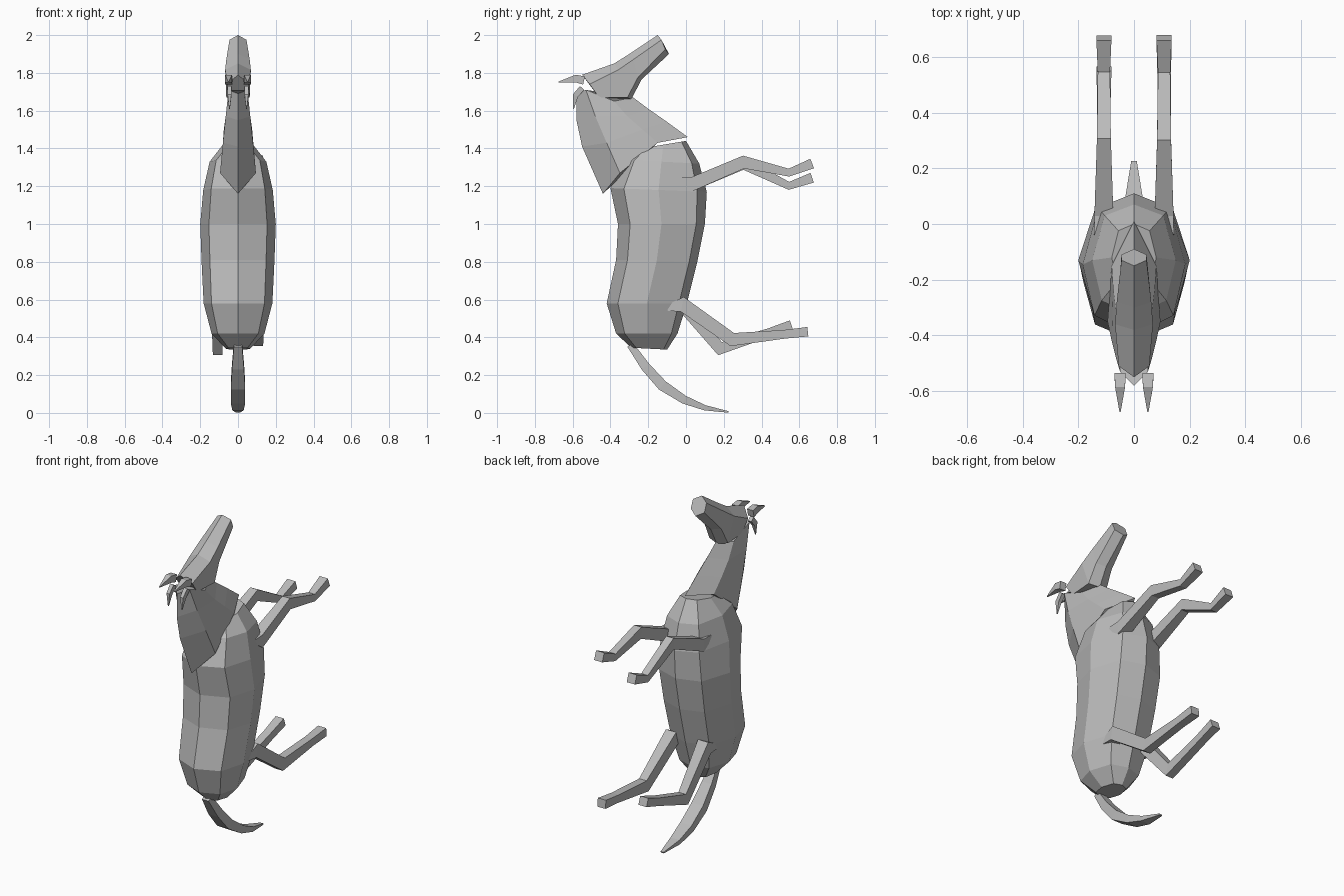
import bpy, bmesh
from mathutils import Vector

coat = bpy.data.materials.new("grey_coat")
coat.diffuse_color = (0.5, 0.5, 0.5, 1)


def loft(name, rings):
    """Skin closed rings of points and cap both ends, flat shaded."""
    bm = bmesh.new()
    loops = [[bm.verts.new(p) for p in r] for r in rings]
    n = len(loops[0])
    for a, b in zip(loops, loops[1:]):
        for i in range(n):
            j = (i + 1) % n
            bm.faces.new((a[i], a[j], b[j], b[i]))
    bm.faces.new(loops[0][::-1])
    bm.faces.new(loops[-1])
    bmesh.ops.recalc_face_normals(bm, faces=bm.faces)
    me = bpy.data.meshes.new(name)
    bm.to_mesh(me)
    bm.free()
    me.materials.append(coat)
    ob = bpy.data.objects.new(name, me)
    bpy.context.collection.objects.link(ob)
    return ob


def mirrored(half):
    """Complete a half outline that starts and ends on x = 0."""
    return half + [(-x, y, z) for x, y, z in half[-2:0:-1]]


def strip(name, x, path):
    """Four-sided limb along (y, z, half thickness, half width) points."""
    pts = [Vector((0, p[0], p[1])) for p in path]
    rings = []
    for i, (y, z, t, w) in enumerate(path):
        d = Vector()
        if i > 0:
            d += (pts[i] - pts[i - 1]).normalized()
        if i < len(pts) - 1:
            d += (pts[i + 1] - pts[i]).normalized()
        d.normalize()
        ny, nz = -d.z * t, d.y * t
        rings.append([(x - w, y + ny, z + nz), (x + w, y + ny, z + nz),
                      (x + w, y - ny, z - nz), (x - w, y - ny, z - nz)])
    return loft(name, rings)


# Body: eight-sided barrel, (z at back, z at belly, y back, y belly, half width)
body = []
for zb, zf, yb, yf, w in [
        (0.345, 0.335, -0.29, -0.10, 0.065), (0.42, 0.42, -0.37, -0.045, 0.14),
        (0.58, 0.58, -0.42, 0.005, 0.182), (0.81, 0.80, -0.37, 0.06, 0.193),
        (1.0, 1.0, -0.36, 0.10, 0.2), (1.19, 1.17, -0.40, 0.11, 0.184),
        (1.34, 1.32, -0.33, 0.07, 0.15), (1.40, 1.44, -0.24, 0.0, 0.08)]:
    half = []
    for fx, f in [(0, 0), (0.77, 0.14), (1, 0.5), (0.7, 0.9), (0, 1)]:
        half.append((w * fx, yb + (yf - yb) * f, zb + (zf - zb) * f))
    body.append(mirrored(half))
loft("body", body)

# Neck: six-sided, half outlines from crest to throat
neck = [
    [(0, -0.44, 1.16), (0.095, -0.35, 1.27), (0.08, -0.15, 1.43), (0, 0.01, 1.46)],
    [(0, -0.55, 1.41), (0.08, -0.42, 1.43), (0.075, -0.23, 1.50), (0, -0.10, 1.54)],
    [(0, -0.58, 1.55), (0.065, -0.48, 1.57), (0.065, -0.31, 1.57), (0, -0.20, 1.61)],
    [(0, -0.58, 1.69), (0.05, -0.53, 1.71), (0.05, -0.38, 1.65), (0, -0.28, 1.67)],
]
loft("neck", [mirrored(h) for h in neck])

# Head: six-sided, half outlines from brow to jaw
head = [
    [(0, -0.55, 1.79), (0.055, -0.51, 1.74), (0.05, -0.46, 1.67), (0, -0.44, 1.67)],
    [(0, -0.38, 1.85), (0.068, -0.36, 1.815), (0.062, -0.31, 1.67), (0, -0.29, 1.66)],
    [(0, -0.30, 1.90), (0.062, -0.28, 1.87), (0.055, -0.255, 1.775), (0, -0.235, 1.765)],
    [(0, -0.15, 2.0), (0.045, -0.13, 1.975), (0.045, -0.11, 1.925), (0, -0.09, 1.90)],
]
loft("head", [mirrored(h) for h in head])

# Ears with small tufts beneath them
for side, s in (("left", -1), ("right", 1)):
    strip(side + "_ear", 0.05 * s,
          [(-0.54, 1.76, 0.022, 0.02), (-0.585, 1.77, 0.02, 0.018), (-0.675, 1.752, 0.002, 0.002)])
    strip(side + "_ear_tuft", 0.045 * s,
          [(-0.55, 1.72, 0.015, 0.012), (-0.585, 1.68, 0.015, 0.01), (-0.595, 1.61, 0.002, 0.002)])

# Front legs: shared upper leg, different shin height
for side, s, drop in (("left", -1, 0.07), ("right", 1, 0.0)):
    strip(side + "_front_leg", 0.108 * s,
          [(-0.04, 1.235, 0.012, 0.035), (0.03, 1.21, 0.038, 0.034),
           (0.305, 1.328 - drop * 0.1, 0.034, 0.025),
           (0.545, 1.272 - drop, 0.021, 0.022), (0.668, 1.32 - drop * 1.07, 0.027, 0.027)])

# Hind legs: different knee and hoof positions
for side, s, knee, ankle, hoof in (
        ("left", -1, (0.18, 0.34), (0.44, 0.425), (0.558, 0.466)),
        ("right", 1, (0.245, 0.388), (0.52, 0.416), (0.645, 0.43))):
    strip(side + "_hind_leg", 0.108 * s,
          [(-0.10, 0.555, 0.015, 0.03), (-0.02, 0.575, 0.04, 0.034),
           (*knee, 0.036, 0.025), (*ankle, 0.023, 0.024), (*hoof, 0.025, 0.027)])

# Tail: tapering curve resting on the ground
strip("tail", 0, [(-0.295, 0.36, 0.018, 0.022), (-0.215, 0.245, 0.025, 0.032),
                  (-0.125, 0.145, 0.028, 0.038), (-0.01, 0.07, 0.022, 0.038),
                  (0.10, 0.027, 0.014, 0.03), (0.225, 0.005, 0.004, 0.01)])
